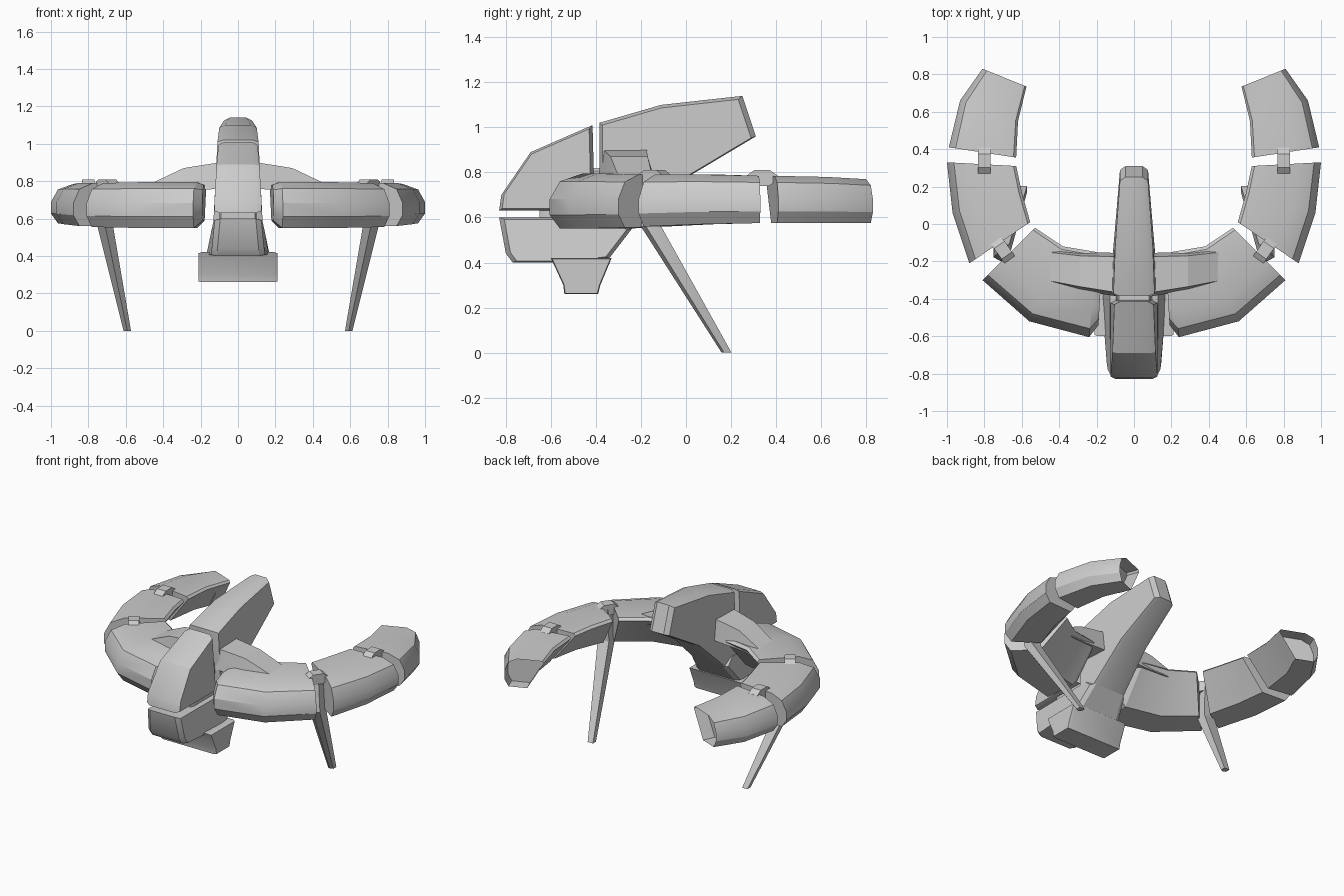
import bpy, bmesh
from mathutils import Vector

if "Cube" in bpy.data.objects:
    bpy.data.objects.remove(bpy.data.objects["Cube"])


def finish(name, bm, angle=0.5):
    bmesh.ops.recalc_face_normals(bm, faces=bm.faces[:])
    me = bpy.data.meshes.new(name)
    bm.to_mesh(me)
    bm.free()
    ob = bpy.data.objects.new(name, me)
    bpy.context.collection.objects.link(ob)
    bpy.ops.object.select_all(action='DESELECT')
    ob.select_set(True)
    bpy.context.view_layer.objects.active = ob
    bpy.ops.object.shade_smooth_by_angle(angle=angle)
    return ob


def loft(loops):
    """Skin equal-length loops and cap both ends; returns the bmesh and last cap."""
    bm = bmesh.new()
    rows = [[bm.verts.new(p) for p in loop] for loop in loops]
    n = len(rows[0])
    for a, b in zip(rows, rows[1:]):
        for i in range(n):
            j = (i + 1) % n
            bm.faces.new((a[i], a[j], b[j], b[i]))
    bm.faces.new(rows[0])
    return bm, bm.faces.new(rows[-1])


def mirror(ob):
    bpy.context.view_layer.objects.active = ob
    m = ob.modifiers.new("mirror", 'MIRROR')
    m.use_axis = (True, False, False)
    return ob


def slab(name, prof, c=0.03, shrink=0.9):
    """Symmetric side profile of (y, z, half width) with chamfered rims."""
    cy = sum(p[0] for p in prof) / len(prof)
    cz = sum(p[1] for p in prof) / len(prof)
    small = [(w, cy + (y - cy) * shrink, cz + (z - cz) * shrink) for y, z, w in prof]
    full = [(w - c, y, z) for y, z, w in prof]
    flip = lambda loop: [(-x, y, z) for x, y, z in loop]
    bm, _ = loft([flip(small), flip(full), full, small])
    return finish(name, bm)


# central hull: front cowl, tail fin with keel, lower nose, belly block
slab("front_cowl", [(-.83, .63, .125), (-.82, .70, .125), (-.69, .89, .115),
                    (-.415, 1.01, .105), (-.405, .63, .125)], shrink=.93)
slab("tail_fin", [(-.385, 1.02, .11), (-.11, 1.10, .10), (.25, 1.14, .075),
                  (.31, .96, .075), (.0, .775, .10), (-.24, .55, .12),
                  (-.36, .45, .13), (-.385, .60, .13)], shrink=.95)
slab("lower_nose", [(-.83, .60, .125), (-.80, .44, .14), (-.77, .40, .145),
                    (-.50, .40, .165), (-.34, .42, .165), (-.24, .55, .14),
                    (-.30, .60, .13)], shrink=.92)
slab("belly_block", [(-.60, .42, .21), (-.545, .30, .21), (-.54, .26, .21),
                     (-.39, .26, .21), (-.38, .30, .21), (-.33, .42, .21)],
     c=.015, shrink=.95)
slab("hull_core", [(-.65, .55, .10), (-.65, .70, .10), (-.45, .82, .09),
                   (-.30, .82, .09), (-.30, .55, .10)], c=.01)

# shoulder panels running from the fin out over the arms
shoulder = []
for x, yf, yb, z, zb in [(.07, -.39, -.155, .905, .76), (.29, -.355, -.15, .87, .75),
                         (.47, -.32, -.13, .785, .74)]:
    shoulder.append([(x, yf, zb), (x, yf + .02, z), (x, yb - .02, z), (x, yb, zb)])
mirror(finish("shoulder_panel", loft(shoulder)[0], .2))

# curved arm segments, section given as (inner to outer, bottom to top)
SECTION = [(0, .93), (.04, 1), (.68, 1), (.90, .86), (1, .54),
           (1, .25), (.90, 0), (.42, 0)]


def arm(name, stations, hole=False):
    loops = []
    for ix, iy, ox, oy, zb, zt in stations:
        loops.append([(ix + (ox - ix) * u, iy + (oy - iy) * u, zb + (zt - zb) * v)
                      for u, v in SECTION])
    bm, cap = loft(loops)
    if hole:  # recessed tip
        bmesh.ops.inset_region(bm, faces=[cap], thickness=.04)
        r = bmesh.ops.extrude_face_region(bm, geom=[cap])
        verts = [g for g in r["geom"] if isinstance(g, bmesh.types.BMVert)]
        bmesh.ops.translate(bm, verts=verts, vec=Vector((.03, -.08, 0)))
        if cap.is_valid:
            bmesh.ops.delete(bm, geom=[cap], context='FACES_ONLY')
    return mirror(finish(name, bm))


arm("front_arm_segment", [(.17, -.20, .19, -.54, .59, .78),
                          (.20, -.15, .24, -.605, .55, .795),
                          (.38, -.12, .56, -.52, .55, .795),
                          (.53, -.02, .81, -.30, .555, .79)])
arm("middle_arm_segment", [(.555, .01, .88, -.21, .56, .79),
                           (.60, .17, .97, .06, .57, .79),
                           (.63, .31, 1.0, .33, .575, .785)])
arm("rear_arm_segment", [(.63, .355, .99, .41, .575, .785),
                         (.62, .55, .93, .66, .575, .78),
                         (.575, .735, .81, .83, .575, .77)], True)

# clips bridging the gaps between segments
for name, c, d in [("front_clip", (.70, -.14), (.57, .82)),
                   ("rear_clip", (.80, .338), (0, 1))]:
    t, s = Vector((*d, 0)), Vector((d[1], -d[0], 0))
    loops = []
    for side in (-.034, .034):
        loops.append([Vector((*c, z)) + t * a + s * side for a, z in
                      [(-.07, .765), (-.07, .785), (-.035, .81), (.035, .81),
                       (.07, .785), (.07, .765), (.03, .74), (-.03, .74)]])
    mirror(finish(name, loft(loops)[0]))

# legs hanging from the front gap and raking backward to the ground
leg = []
for x, y, z, w, l in [(.70, -.14, .78, .025, .03), (.71, -.155, .56, .042, .045),
                      (.592, .18, 0, .02, .022)]:
    leg.append([(x - w, y - l * .5, z), (x, y - l, z), (x + w, y - l * .5, z),
                (x + w, y + l, z), (x - w, y + l, z)])
mirror(finish("landing_leg", loft(leg)[0]))
